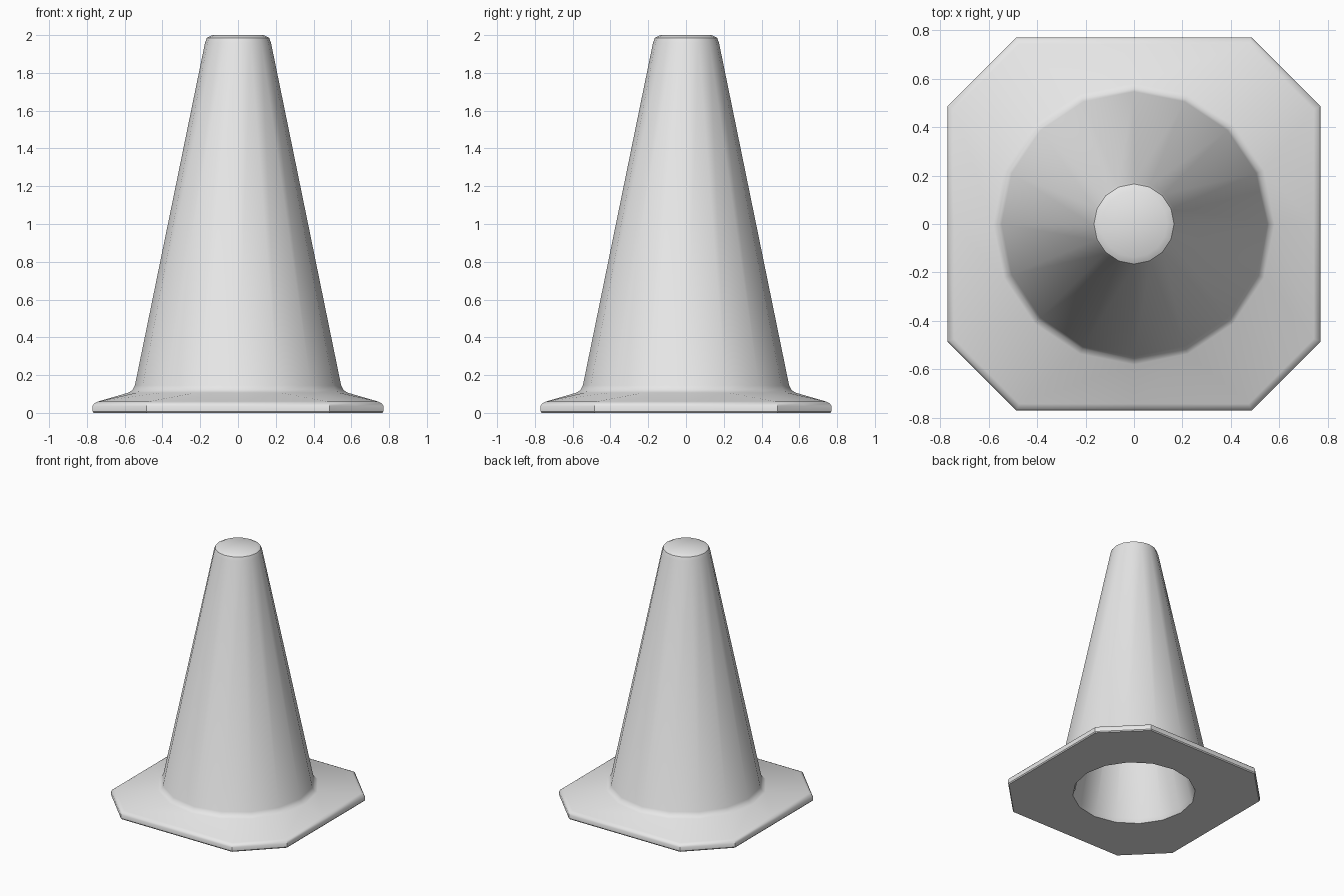
import bpy
import bmesh
import math

cube = bpy.data.objects.get("Cube")
if cube:
    bpy.data.objects.remove(cube, do_unlink=True)

SIDES = 16
HALF = 0.77      # half width of the base
CORNER = 0.485   # where the cut corners start

grey = bpy.data.materials.new("light grey")
grey.use_nodes = True
grey.diffuse_color = (0.8, 0.8, 0.8, 1)
grey.node_tree.nodes["Principled BSDF"].inputs["Base Color"].default_value = (0.8, 0.8, 0.8, 1)


def round_ring(r, z):
    """Sixteen-sided ring."""
    return [(r * math.cos(i * math.tau / SIDES), r * math.sin(i * math.tau / SIDES), z)
            for i in range(SIDES)]


def base_ring(inset, z):
    """Square with cut corners, as sixteen points to match the round rings."""
    h, c = HALF - inset, CORNER - inset * 0.414
    m = (h + c) / 2
    quarter = [(h, 0), (h, c), (m, m), (c, h)]
    points = []
    for _ in range(4):
        points += [(x, y, z) for x, y in quarter]
        quarter = [(-y, x) for x, y in quarter]
    return points


# Rings from the closed inside of the hollow, out under the base and up to the tip
rings = [round_ring(r, z) for r, z in [(0.07, 1.85), (0.425, 0.03), (0.44, 0.0)]]
rings += [base_ring(i, z) for i, z in [(0.006, 0.0), (0.0, 0.008), (0.0, 0.036),
                                       (0.008, 0.05), (0.028, 0.06)]]
rings += [round_ring(r, z) for r, z in [(0.58, 0.107), (0.558, 0.122), (0.546, 0.145),
                                        (0.175, 1.958), (0.165, 1.985), (0.137, 2.0)]]

bm = bmesh.new()
loops = [[bm.verts.new(p) for p in ring] for ring in rings]
for a, b in zip(loops, loops[1:]):
    for i in range(SIDES):
        j = (i + 1) % SIDES
        bm.faces.new((a[i], a[j], b[j], b[i]))
bm.faces.new(loops[0])
bm.faces.new(loops[-1])
bmesh.ops.recalc_face_normals(bm, faces=bm.faces)

mesh = bpy.data.meshes.new("traffic_cone")
bm.to_mesh(mesh)
bm.free()
mesh.materials.append(grey)
cone = bpy.data.objects.new("traffic_cone", mesh)
bpy.context.collection.objects.link(cone)

# Smooth shading with sharp corners kept
bpy.ops.object.select_all(action='DESELECT')
cone.select_set(True)
bpy.context.view_layer.objects.active = cone
bpy.ops.object.shade_smooth_by_angle(angle=math.radians(35))
